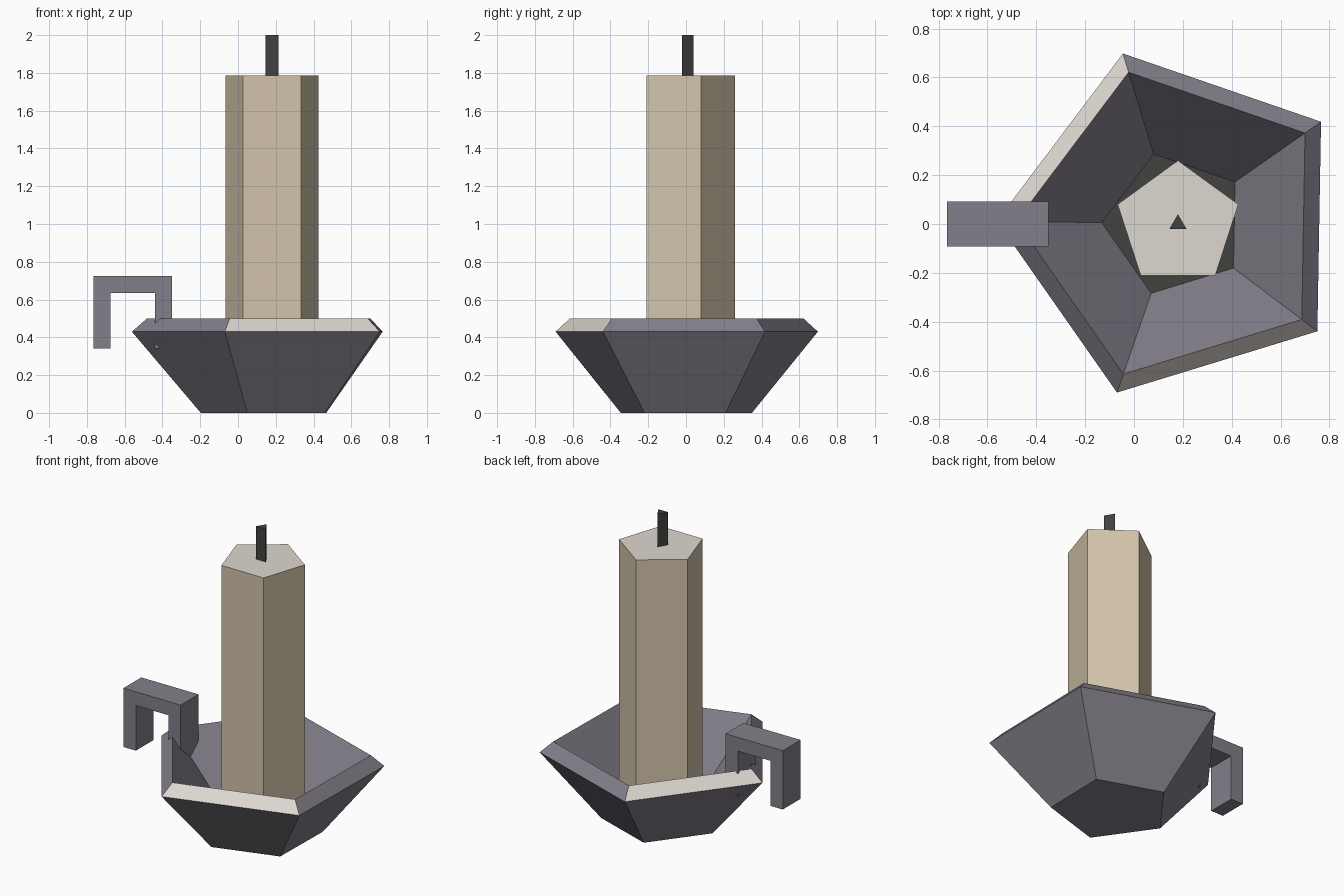
import bpy, bmesh, math

if "Cube" in bpy.data.objects:
    bpy.data.objects.remove(bpy.data.objects["Cube"])


def material(name, r, g, b):
    m = bpy.data.materials.new(name)
    lin = [((c / 255 + 0.055) / 1.055) ** 2.4 for c in (r, g, b)]
    m.diffuse_color = (*lin, 1)
    m.use_nodes = True
    m.node_tree.nodes["Principled BSDF"].inputs["Base Color"].default_value = m.diffuse_color
    return m


METAL = material("grey metal", 131, 127, 138)
WAX = material("tan wax", 210, 196, 171)
PALE = material("pale wax", 222, 216, 208)
BLACK = material("charcoal", 66, 66, 64)


def make_object(name, bm, mats):
    bmesh.ops.recalc_face_normals(bm, faces=bm.faces)
    me = bpy.data.meshes.new(name)
    bm.to_mesh(me)
    bm.free()
    for m in mats:
        me.materials.append(m)
    ob = bpy.data.objects.new(name, me)
    bpy.context.collection.objects.link(ob)
    return ob


def lathe(name, cx, sides, start, profile, mats, paint):
    """Stack polygon rings (radius, z), cap both ends; paint(band, side) picks the colour."""
    bm = bmesh.new()
    rings = []
    for r, z in profile:
        angles = [math.radians(start + 360 * i / sides) for i in range(sides)]
        rings.append([bm.verts.new((cx + r * math.cos(a), r * math.sin(a), z)) for a in angles])
    for band, (lo, hi) in enumerate(zip(rings, rings[1:])):
        for i in range(sides):
            j = (i + 1) % sides
            bm.faces.new((lo[i], lo[j], hi[j], hi[i])).material_index = paint(band, i)
    bm.faces.new(rings[0][::-1]).material_index = paint("bottom", 0)
    bm.faces.new(rings[-1]).material_index = paint("top", 0)
    return make_object(name, bm, mats)


# Five-sided dish: outer wall, sloping rim (two pale sides), inner wall, dark floor
def dish_paint(band, side):
    if band == "top":
        return 2
    return 1 if band == 1 and side in (1, 3) else 0


lathe("dish", 0.168, 5, 35, [(0.365, 0), (0.73, 0.43), (0.65, 0.5), (0.30, 0.1)],
      [METAL, PALE, BLACK], dish_paint)

# Candle with pale top
lathe("candle", 0.18, 5, 90, [(0.26, 0.1), (0.26, 1.785)],
      [WAX, PALE], lambda band, side: int(band == "top"))

# Triangular wick
lathe("wick", 0.18, 3, 90, [(0.04, 1.78), (0.04, 2.0)], [BLACK], lambda band, side: 0)

# Handle: hooked strip, inner leg set into the dish wall
outline = [(-0.765, 0.34), (-0.675, 0.34), (-0.675, 0.635), (-0.44, 0.635),
           (-0.44, 0.34), (-0.35, 0.34), (-0.35, 0.725), (-0.765, 0.725)]
bm = bmesh.new()
face = bm.faces.new([bm.verts.new((x, -0.092, z)) for x, z in outline])
ext = bmesh.ops.extrude_face_region(bm, geom=[face], use_keep_orig=True)
bmesh.ops.translate(bm, vec=(0, 0.184, 0),
                    verts=[v for v in ext["geom"] if isinstance(v, bmesh.types.BMVert)])
make_object("handle", bm, [METAL])
